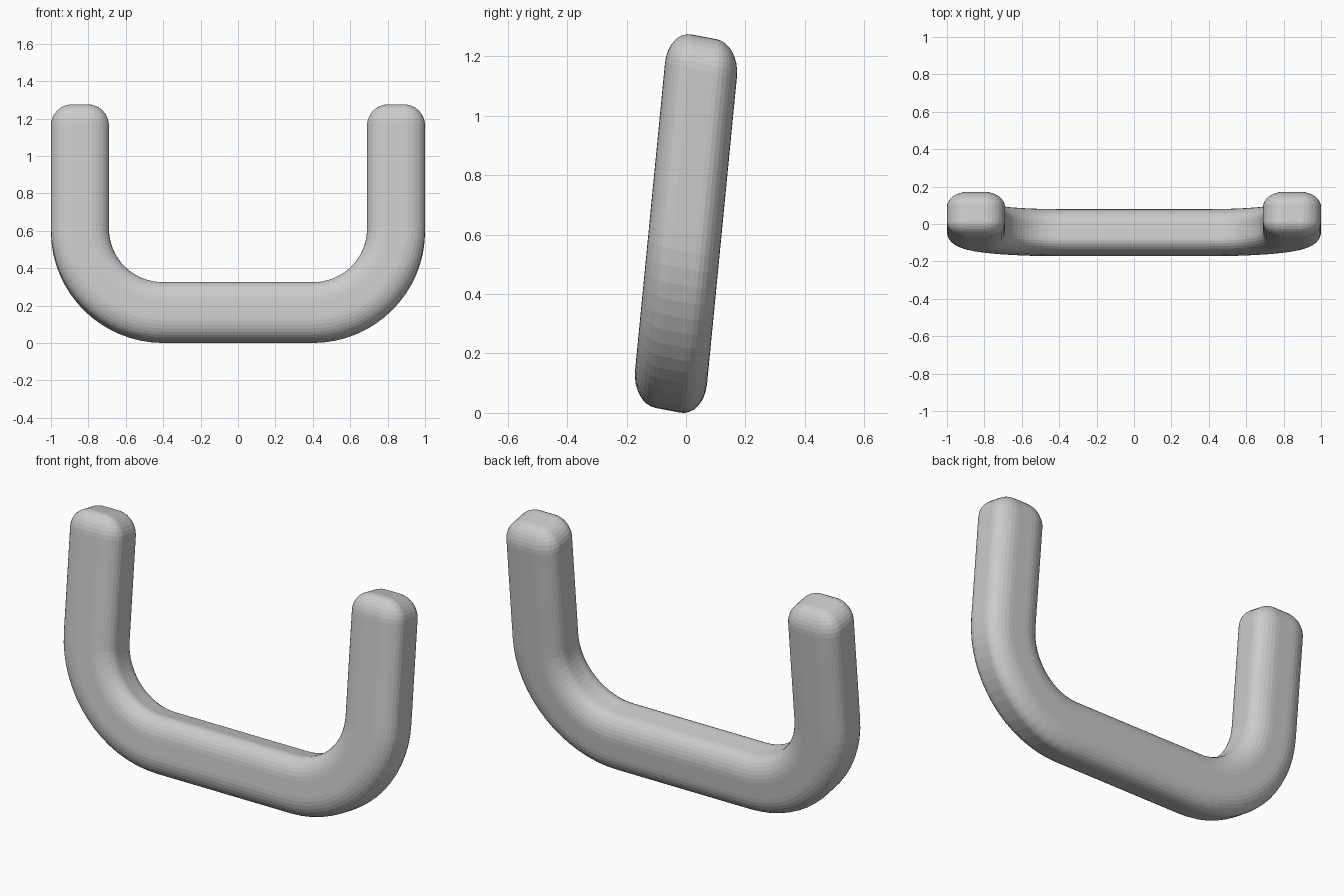
import bpy, bmesh
from math import sin, cos, pi, radians
from mathutils import Matrix, Vector

if "Cube" in bpy.data.objects:
    bpy.data.objects.remove(bpy.data.objects["Cube"])

W, T, R = 0.31, 0.342, 0.112      # bar width, depth, edge rounding
LENGTH, BEND = 1.269, 0.445       # overall height, bend radius on the centreline
TILT, SQUASH = radians(7.75), 0.715
SEG, BEND_SEG = 8, 16


def section(inset, r):
    """Rounded rectangle as (across, depth) pairs."""
    pts = []
    cx, cy = W / 2 - inset - r, T / 2 - inset - r
    for q, (sx, sy) in enumerate([(1, 1), (-1, 1), (-1, -1), (1, -1)]):
        for i in range(SEG + 1):
            a = (q + i / SEG) * pi / 2
            pts.append((sx * cx + r * cos(a), sy * cy + r * sin(a)))
    return pts


# Right half of the path: x, z, heading angle, end inset
X = 1 - W / 2
half = []
for i in range(BEND_SEG + 1):
    a = i / BEND_SEG * pi / 2
    half.append((X - BEND + BEND * sin(a), W / 2 + BEND - BEND * cos(a), a, 0, R))
for i in range(SEG + 1):
    p = min(i / SEG * pi / 2, pi / 2 - 0.01)
    half.append((X, LENGTH - R + R * sin(p), pi / 2, R * (1 - cos(p)), R * cos(p)))
path = [(-x, z, -a, n, r) for x, z, a, n, r in reversed(half)] + half

# Sweep the section along the U
bm = bmesh.new()
rings = []
for x, z, a, inset, r in path:
    rings.append([bm.verts.new((x - u * sin(a), v, z + u * cos(a)))
                  for u, v in section(inset, r)])
for r0, r1 in zip(rings, rings[1:]):
    n = len(r0)
    for i in range(n):
        j = (i + 1) % n
        bm.faces.new((r0[i], r0[j], r1[j], r1[i]))
bm.faces.new(rings[0])
bm.faces.new(rings[-1])

# Lean back, flatten in depth, then stand on the ground and centre
bm.transform(Matrix.Diagonal((1, SQUASH, 1, 1)) @ Matrix.Rotation(-TILT, 4, 'X'))
ys = [v.co.y for v in bm.verts]
zs = [v.co.z for v in bm.verts]
bmesh.ops.translate(bm, verts=bm.verts,
                    vec=Vector((0, -(min(ys) + max(ys)) / 2, -min(zs))))
bmesh.ops.recalc_face_normals(bm, faces=bm.faces)

mesh = bpy.data.meshes.new("u_handle")
bm.to_mesh(mesh)
bm.free()
bpy.context.collection.objects.link(bpy.data.objects.new("u_handle", mesh))
